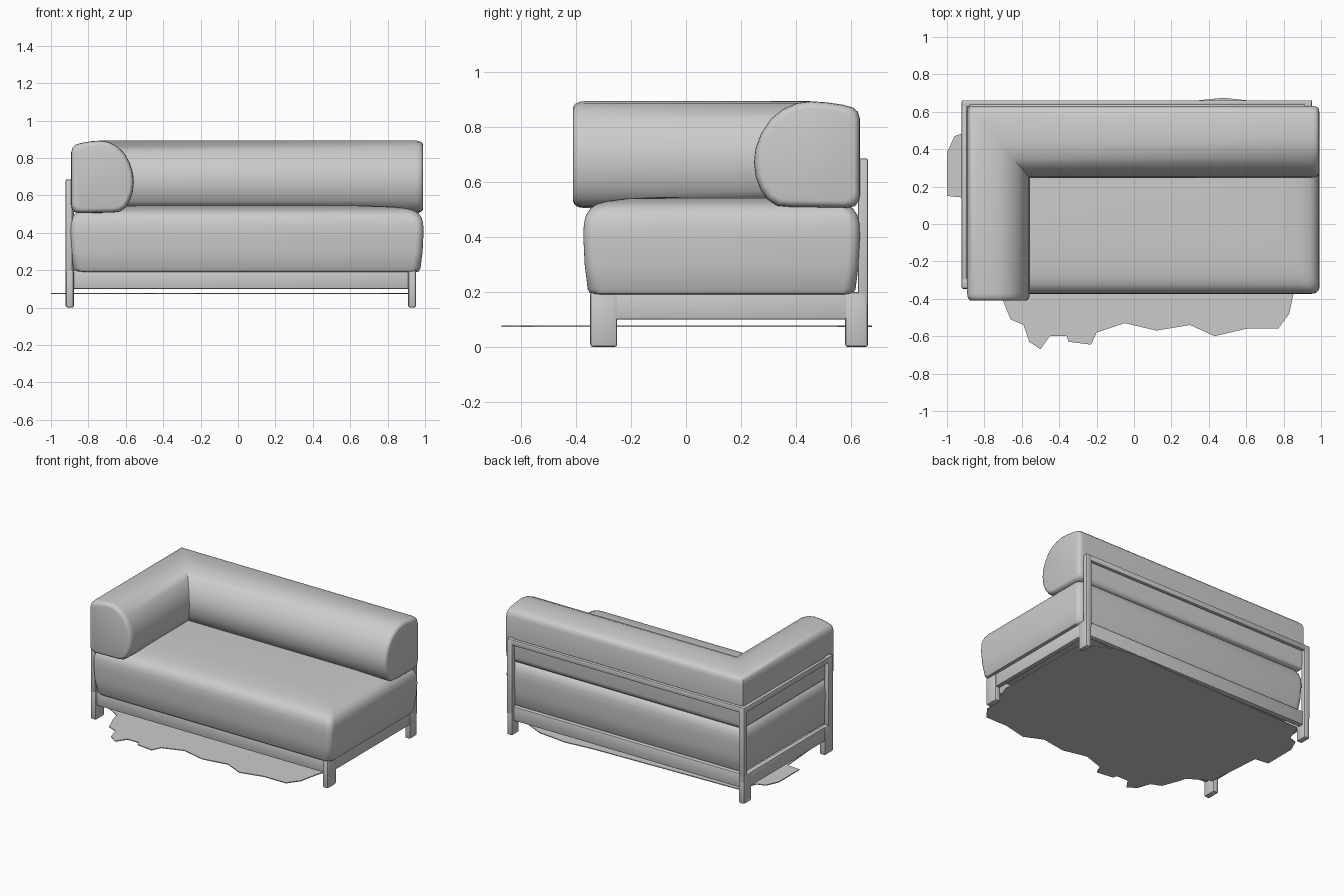
import bpy, bmesh, math
from mathutils import Vector

cube = bpy.data.objects.get("Cube")
if cube:
    bpy.data.objects.remove(cube, do_unlink=True)

grey = bpy.data.materials.new("soft grey")
grey.use_nodes = True
colour = (0.6, 0.6, 0.6, 1)
grey.diffuse_color = colour
grey.node_tree.nodes["Principled BSDF"].inputs["Base Color"].default_value = colour


def finish(name, bm, angle=40):
    bmesh.ops.recalc_face_normals(bm, faces=bm.faces)
    mesh = bpy.data.meshes.new(name)
    bm.to_mesh(mesh)
    bm.free()
    mesh.materials.append(grey)
    obj = bpy.data.objects.new(name, mesh)
    bpy.context.collection.objects.link(obj)
    bpy.ops.object.select_all(action="DESELECT")
    obj.select_set(True)
    bpy.context.view_layer.objects.active = obj
    bpy.ops.object.shade_smooth_by_angle(angle=math.radians(angle))
    return obj


def loft(name, rings, angle=40):
    """Skin a list of closed point rings and cap both ends."""
    bm = bmesh.new()
    loops = [[bm.verts.new(p) for p in ring] for ring in rings]
    n = len(loops[0])
    for a, b in zip(loops, loops[1:]):
        for i in range(n):
            j = (i + 1) % n
            bm.faces.new((a[i], a[j], b[j], b[i]))
    bm.faces.new(loops[0])
    bm.faces.new(loops[-1])
    return finish(name, bm, angle)


def box(name, x0, x1, y0, y1, z0, z1, bevel=0.006):
    bm = bmesh.new()
    bmesh.ops.create_cube(bm, size=1)
    for v in bm.verts:
        v.co = Vector(((x0, x1)[v.co.x > 0], (y0, y1)[v.co.y > 0], (z0, z1)[v.co.z > 0]))
    bmesh.ops.bevel(bm, geom=bm.edges[:], offset=bevel, segments=2, profile=0.5, affect="EDGES")
    return finish(name, bm)


def rounded_rect(x0, x1, y0, y1, z, r, steps=6):
    corners = ((x1 - r, y1 - r), (x0 + r, y1 - r), (x0 + r, y0 + r), (x1 - r, y0 + r))
    points = []
    for k, (cx, cy) in enumerate(corners):
        for s in range(steps + 1):
            a = math.pi / 2 * (k + s / steps)
            points.append((cx + r * math.cos(a), cy + r * math.sin(a), z))
    return points


# Seat cushion: bulging sides and a gently domed top
levels = ((0.19, 0.04), (0.194, 0.025), (0.21, 0.016), (0.3, 0.005), (0.4, 0), (0.45, 0.002),
          (0.48, 0.01), (0.503, 0.025), (0.52, 0.05), (0.531, 0.09), (0.539, 0.15), (0.545, 0.28))
loft("seat_cushion", [rounded_rect(-0.897 + d, 0.992 - d, -0.373 + d, 0.632 - d, z, 0.04 + d * 0.3)
                      for z, d in levels])

# Back and arm bolster: one D-shaped section swept round a mitred corner
section = ((0, 0.55), (0, 0.7), (0, 0.83), (0.008, 0.855), (0.025, 0.87), (0.06, 0.88), (0.12, 0.889),
           (0.18, 0.893), (0.23, 0.886), (0.28, 0.864), (0.325, 0.828), (0.36, 0.775), (0.38, 0.72),
           (0.385, 0.67), (0.378, 0.615), (0.36, 0.57), (0.335, 0.535), (0.3, 0.513), (0.25, 0.508),
           (0.05, 0.505), (0.018, 0.512), (0.004, 0.53))
OUT_X, OUT_Y, ARM = -0.892, 0.632, 0.335 / 0.385
ends = ((0, 0.87), (0.003, 0.92), (0.01, 0.96), (0.022, 0.988), (0.04, 1))


def shrunk(scale):
    return [(0.19 + (u - 0.19) * scale, 0.7 + (z - 0.7) * scale) for u, z in section]


rings = [[(0.99 - d, OUT_Y - u, z) for u, z in shrunk(s)] for d, s in ends]
rings.append([(OUT_X + u * ARM, OUT_Y - u, z) for u, z in section])
rings += [[(OUT_X + u * ARM, -0.41 + d, z) for u, z in shrunk(s)] for d, s in reversed(ends)]
loft("back_and_arm_bolster", rings, 50)

# Frame: legs, posts and rails
for side, x0, x1 in (("right", -0.921, -0.878), ("left", 0.91, 0.952)):
    box("front_leg_" + side, x0, x1, -0.348, -0.25, 0, 0.2, 0.01)
    box("back_leg_" + side, x0, x1, 0.578, 0.661, 0, 0.2, 0.01)
    box("back_post_" + side, x0, x1, 0.625, 0.661, 0.15, 0.685)
    box("side_rail_" + side, x0 + 0.004, x1 - 0.004, -0.34, 0.65, 0.1, 0.2)
box("arm_post", -0.921, -0.885, -0.345, -0.29, 0.15, 0.685)
box("arm_top_rail", -0.921, -0.895, -0.34, 0.65, 0.645, 0.685)
box("back_top_rail", -0.921, 0.952, 0.635, 0.661, 0.645, 0.685)
box("front_rail", -0.9, 0.93, -0.335, -0.3, 0.1, 0.2)
box("back_rail", -0.9, 0.93, 0.6, 0.64, 0.1, 0.2)

# Thin ragged sheet lying under the frame
outline = ((-0.7, -0.41), (-0.66, -0.51), (-0.59, -0.54), (-0.56, -0.63), (-0.5, -0.67), (-0.45, -0.6),
           (-0.36, -0.6), (-0.35, -0.63), (-0.23, -0.645), (-0.2, -0.58), (-0.05, -0.53), (0.12, -0.57),
           (0.3, -0.54), (0.43, -0.6), (0.6, -0.56), (0.77, -0.56), (0.83, -0.48), (0.86, -0.34),
           (0.91, -0.2), (0.91, 0.55), (0.7, 0.65), (0.48, 0.675), (0.28, 0.655), (-0.85, 0.62),
           (-0.9, 0.49), (-0.96, 0.47), (-1, 0.38), (-1, 0.15), (-0.9, 0.14), (-0.87, -0.25), (-0.72, -0.34))
loft("ragged_under_sheet", [[(x, y, z) for x, y in outline] for z in (0.072, 0.078)], 30)
